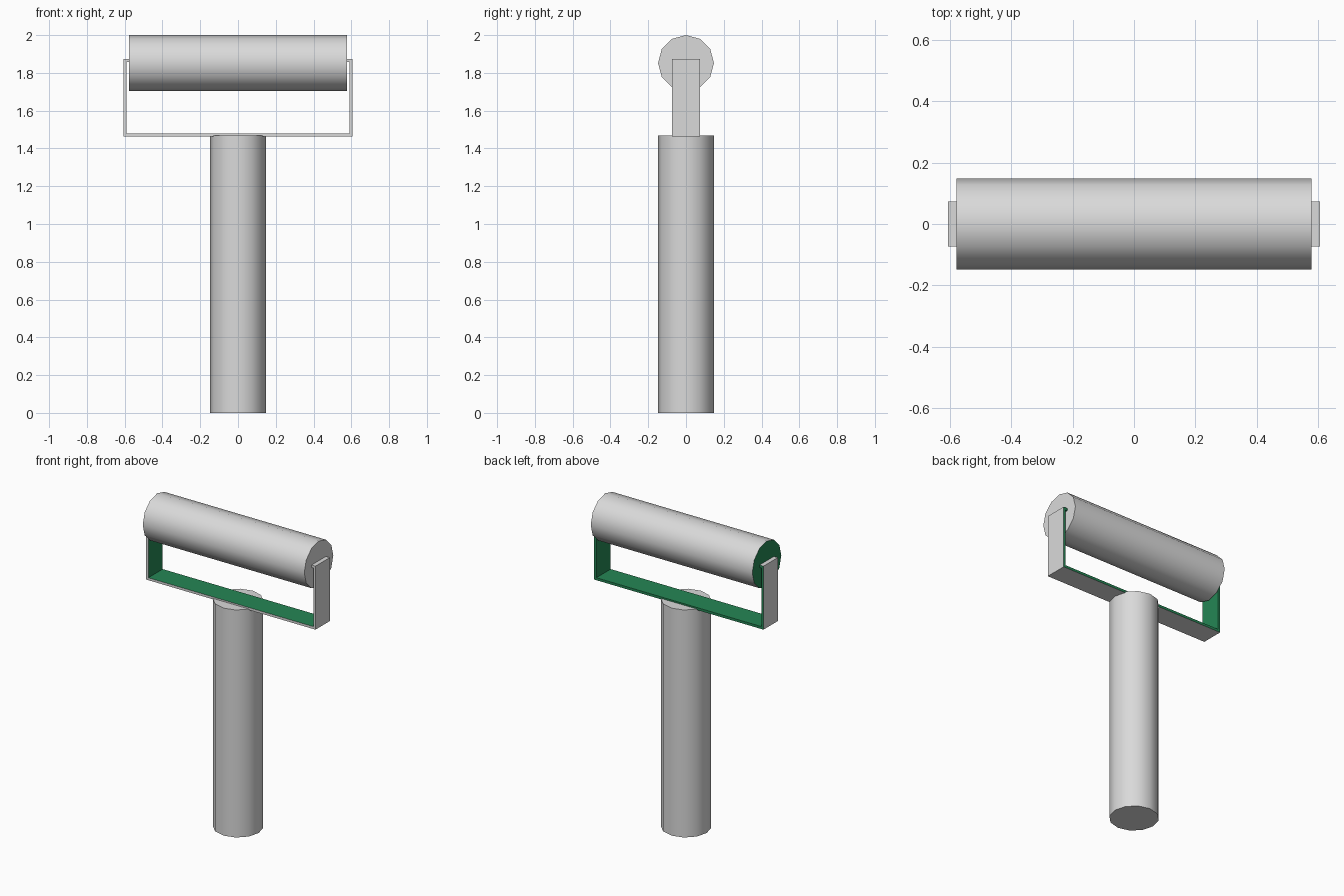
import bpy, bmesh, math
from mathutils import Matrix, Vector

if "Cube" in bpy.data.objects:
    bpy.data.objects.remove(bpy.data.objects["Cube"])


def material(name, rgb):
    m = bpy.data.materials.new(name)
    m.diffuse_color = (*rgb, 1)
    m.use_nodes = True
    m.node_tree.nodes["Principled BSDF"].inputs["Base Color"].default_value = m.diffuse_color
    return m


GREY = material("light_grey", (0.70, 0.70, 0.70))
GREEN = material("green", (0.018, 0.24, 0.089))


def finish(name, bm, is_green, smooth=False):
    """Colour faces by rule and make the object."""
    bm.normal_update()
    for f in bm.faces:
        f.material_index = int(is_green(f))
    me = bpy.data.meshes.new(name)
    bm.to_mesh(me)
    bm.free()
    me.materials.append(GREY)
    me.materials.append(GREEN)
    ob = bpy.data.objects.new(name, me)
    bpy.context.collection.objects.link(ob)
    if smooth:
        bpy.ops.object.select_all(action='DESELECT')
        ob.select_set(True)
        bpy.context.view_layer.objects.active = ob
        bpy.ops.object.shade_smooth_by_angle(angle=math.radians(40))
    return ob


def cylinder(name, radius, length, matrix, is_green):
    bm = bmesh.new()
    bmesh.ops.create_cone(bm, cap_ends=True, segments=12, radius1=radius,
                          radius2=radius, depth=length, matrix=matrix)
    return finish(name, bm, is_green, smooth=True)


R = 0.148

# Handle
HANDLE_TOP = 1.469
cylinder("handle", R, HANDLE_TOP, Matrix.Translation((0, 0, HANDLE_TOP / 2)),
         lambda f: False)

# Roller, with one green end
ROLL_HALF = 0.577
cylinder("roller", R, 2 * ROLL_HALF,
         Matrix.Translation((0, 0, 2 - R)) @ Matrix.Rotation(math.pi / 2, 4, 'Y'),
         lambda f: f.normal.x < -0.9)

# Bracket: U-shaped strip with short lips that hold the roller ends
X, T, Z0, Z1, D = 0.605, 0.016, 1.463, 1.873, 0.073
half = [(X, Z0), (X, Z1), (ROLL_HALF, Z1), (ROLL_HALF, Z1 - T),
        (X - T, Z1 - T), (X - T, Z0 + T)]
outline = half + [(-x, z) for x, z in reversed(half)]
bm = bmesh.new()
face = bm.faces.new([bm.verts.new((x, -D, z)) for x, z in outline])
ext = bmesh.ops.extrude_face_region(bm, geom=[face])
bmesh.ops.translate(bm, vec=(0, 2 * D, 0),
                    verts=[v for v in ext["geom"] if isinstance(v, bmesh.types.BMVert)])
if face.is_valid is False or len([f for f in bm.faces if len(f.verts) > 4]) < 2:
    bm.faces.new([v for v in bm.verts if v.co.y < 0])
bmesh.ops.recalc_face_normals(bm, faces=bm.faces)


def inner_or_back(f):
    """Inside of the strip and its back edge are green."""
    c, n = f.calc_center_median(), f.normal
    if abs(n.y) > 0.9:
        return n.y > 0
    outer = abs(c.x) > X - 0.001 or c.z < Z0 + 0.001 or c.z > Z1 - 0.001
    return not outer


finish("bracket", bm, inner_or_back)
